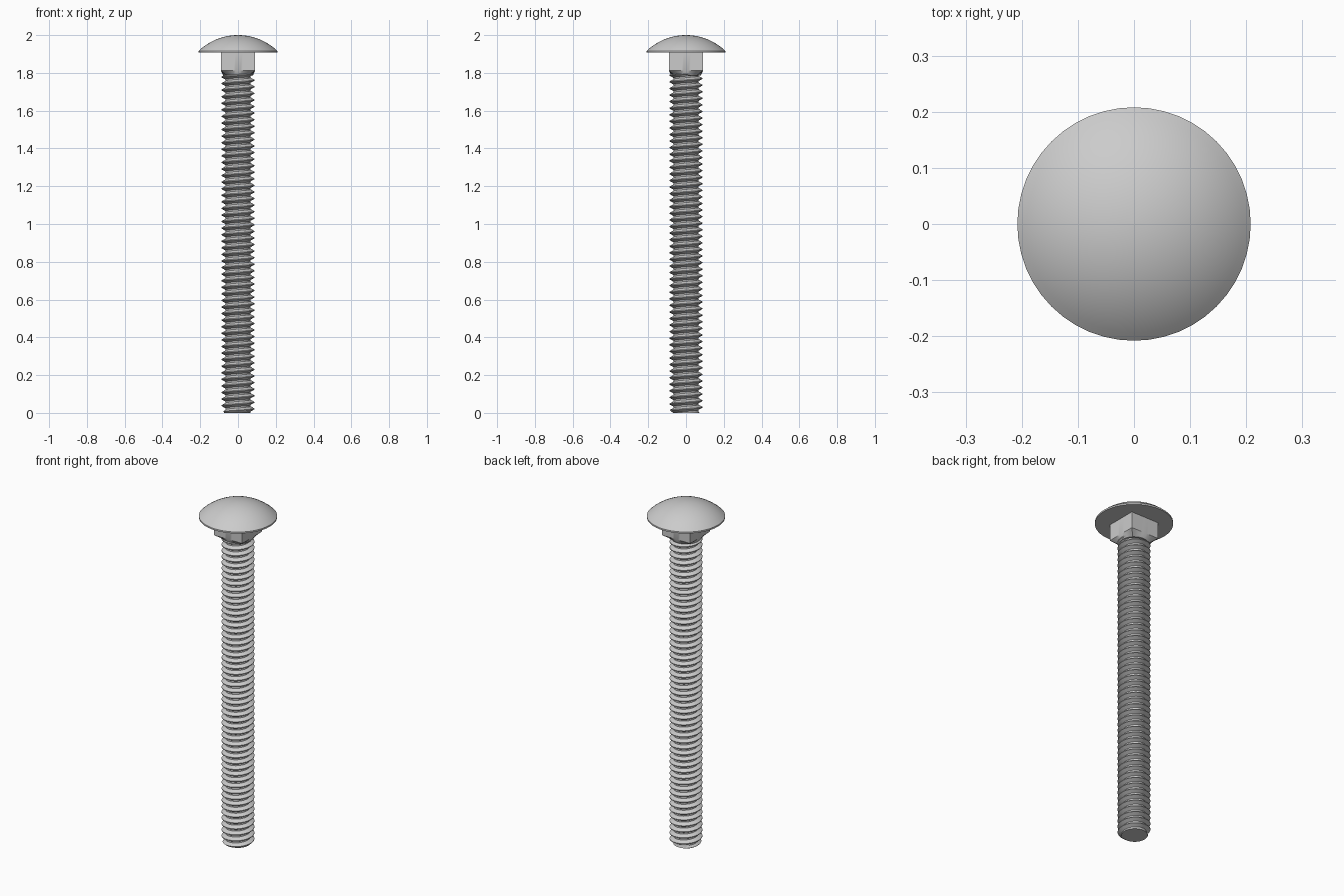
import bpy, bmesh, math

if "Cube" in bpy.data.objects:
    bpy.data.objects.remove(bpy.data.objects["Cube"])

SEG = 48
HEAD_R, HEAD_Z, RIM_Z, TOP = 0.208, 1.908, 1.917, 2.0
NECK_HALF, NECK_Z, SHANK_TOP = 0.091, 1.812, 1.785
CREST, ROOT, PITCH = 0.087, 0.066, 0.0348


def finish(name, bm, angle=30):
    bmesh.ops.recalc_face_normals(bm, faces=bm.faces[:])
    mesh = bpy.data.meshes.new(name)
    bm.to_mesh(mesh)
    bm.free()
    ob = bpy.data.objects.new(name, mesh)
    bpy.context.collection.objects.link(ob)
    bpy.ops.object.select_all(action='DESELECT')
    ob.select_set(True)
    bpy.context.view_layer.objects.active = ob
    bpy.ops.object.shade_smooth_by_angle(angle=math.radians(angle))
    return ob


def loft(name, rings):
    """Skin a list of (z, radius function of angle) rings and cap both ends."""
    bm = bmesh.new()
    loops = []
    for z, radius in rings:
        ring = []
        for i in range(SEG):
            a = math.tau * i / SEG
            r = radius(a)
            ring.append(bm.verts.new((r * math.cos(a), r * math.sin(a), z)))
        loops.append(ring)
    for lo, hi in zip(loops, loops[1:]):
        for i in range(SEG):
            j = (i + 1) % SEG
            bm.faces.new((lo[i], lo[j], hi[j], hi[i]))
    bm.faces.new(loops[0])
    bm.faces.new(loops[-1])
    return finish(name, bm)


def circle(r):
    return lambda a: r


def square(h):
    return lambda a: h / max(abs(math.cos(a)), abs(math.sin(a)))


# Domed round head: thin rim and a spherical cap
cap_h = TOP - RIM_Z
ball_r = (HEAD_R ** 2 + cap_h ** 2) / (2 * cap_h)
sweep = math.asin(HEAD_R / ball_r)
rings = [(HEAD_Z, circle(HEAD_R))]
for k in range(13):
    t = sweep * (1 - k / 12)
    rings.append((TOP - ball_r * (1 - math.cos(t)), circle(max(ball_r * math.sin(t), 0.001))))
loft("domed_head", rings)

# Square neck blending down to the round shank
loft("square_neck", [(SHANK_TOP, circle(0.077)), (NECK_Z, square(NECK_HALF)),
                     (HEAD_Z + 0.004, square(NECK_HALF))])

# Threaded shank: one continuous right-hand helix, trimmed flat at both ends
bm = bmesh.new()
profile = [(0.0, ROOT), (0.22, ROOT), (0.55, CREST), (0.67, CREST)]
turns = math.ceil(SHANK_TOP / PITCH) + 4
strip = []
for k in range(turns * SEG):
    a = math.tau * k / SEG
    row = []
    for f, r in profile:
        z = PITCH * (k / SEG + f - 2)
        r = min(r, 0.072 + max(z, 0))      # chamfered tip
        row.append(bm.verts.new((r * math.cos(a), r * math.sin(a), z)))
    strip.append(row)
for k in range(len(strip) - SEG - 1):
    here = strip[k] + [strip[k + SEG][0]]
    after = strip[k + 1] + [strip[k + 1 + SEG][0]]
    for j in range(len(profile)):
        bm.faces.new((here[j], after[j], after[j + 1], here[j + 1]))
for z, normal in ((0, -1), (SHANK_TOP + 0.01, 1)):
    geom = bm.verts[:] + bm.edges[:] + bm.faces[:]
    cut = bmesh.ops.bisect_plane(bm, geom=geom, plane_co=(0, 0, z),
                                 plane_no=(0, 0, normal), clear_outer=True)
    edges = [e for e in cut["geom_cut"] if isinstance(e, bmesh.types.BMEdge) and e.is_boundary]
    bmesh.ops.holes_fill(bm, edges=edges, sides=0)
bmesh.ops.delete(bm, geom=[v for v in bm.verts if not v.link_faces], context='VERTS')
finish("threaded_shank", bm)
